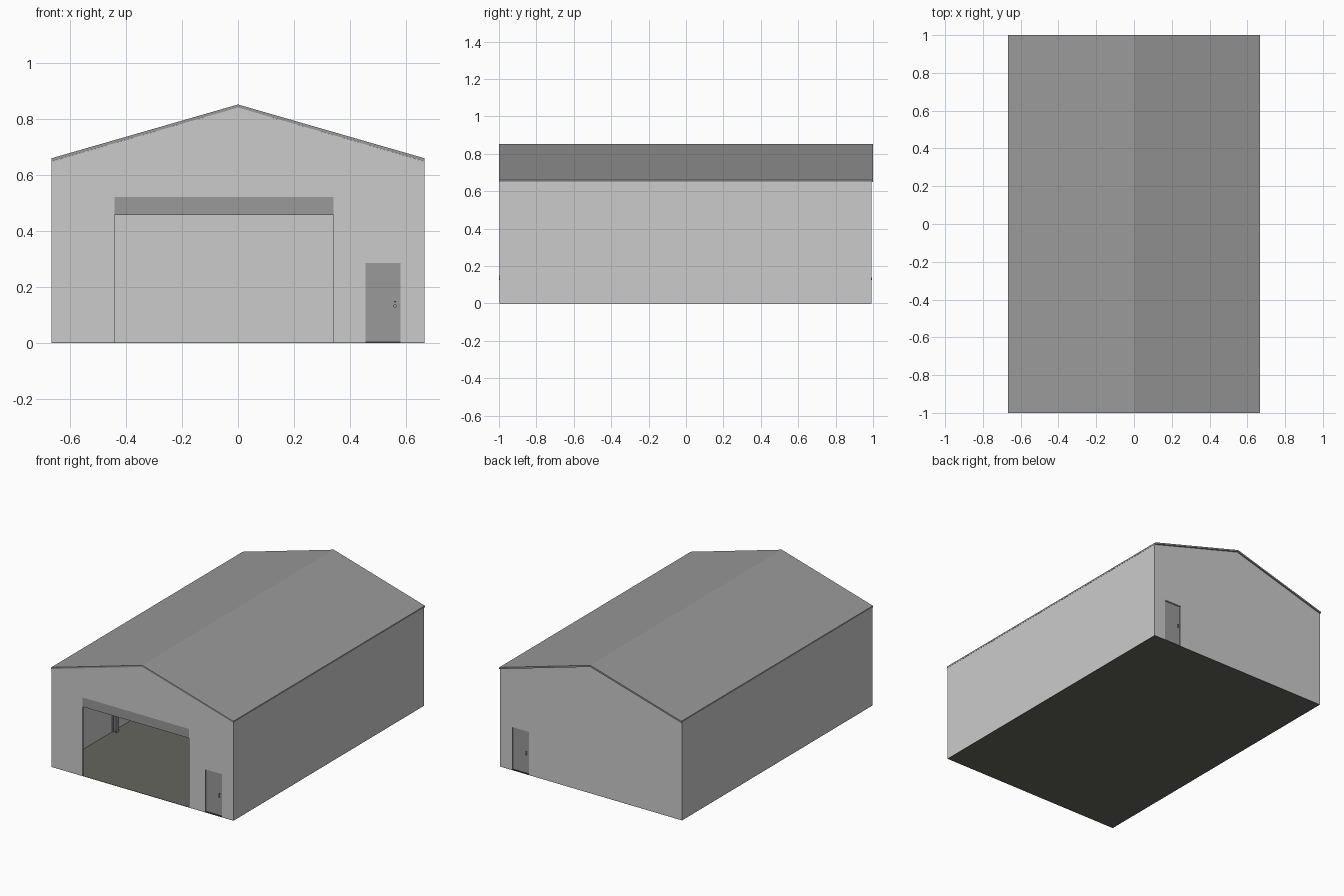
import bpy, bmesh, math
from mathutils import Vector

if "Cube" in bpy.data.objects:
    bpy.data.objects.remove(bpy.data.objects["Cube"])

def mat(name, c):
    m = bpy.data.materials.new(name)
    m.diffuse_color = (*c, 1)
    m.use_nodes = True
    m.node_tree.nodes["Principled BSDF"].inputs["Base Color"].default_value = m.diffuse_color
    return m

WALL = mat("light_wall_grey", (0.60, 0.60, 0.60))
ROOF = mat("roof_grey", (0.32, 0.32, 0.32))
FLOOR = mat("concrete_floor", (0.13, 0.13, 0.11))
DARK = mat("dark_metal", (0.05, 0.05, 0.05))

W, EAVE, RIDGE, T, B = 0.665, 0.648, 0.84, 0.014, 0.002
SLOPE = (RIDGE - EAVE) / W

def prism(name, pts, y0, y1, m):
    """Extrude an x-z outline along y."""
    bm = bmesh.new()
    f = bm.faces.new([bm.verts.new((x, y0, z)) for x, z in pts])
    r = bmesh.ops.extrude_face_region(bm, geom=[f])
    vs = [v for v in r["geom"] if isinstance(v, bmesh.types.BMVert)]
    bmesh.ops.translate(bm, verts=vs, vec=(0, y1 - y0, 0))
    bmesh.ops.recalc_face_normals(bm, faces=bm.faces)
    me = bpy.data.meshes.new(name)
    bm.to_mesh(me)
    bm.free()
    me.materials.append(m)
    ob = bpy.data.objects.new(name, me)
    bpy.context.collection.objects.link(ob)
    return ob

def box(name, x0, x1, y0, y1, z0, z1, m):
    return prism(name, [(x0, z0), (x1, z0), (x1, z1), (x0, z1)], y0, y1, m)

def cyl(name, x, y, z, r, depth, m):
    bpy.ops.mesh.primitive_cylinder_add(vertices=16, radius=r, depth=depth,
        location=(x, y, z), rotation=(math.pi / 2, 0, 0))
    ob = bpy.context.object
    ob.name = name
    ob.data.materials.append(m)
    bpy.ops.object.shade_smooth_by_angle()

def gable(openings):
    """Gable outline with notches (x0, x1, top) cut up from the ground."""
    pts = [(-W, B)]
    for x0, x1, top in openings:
        pts += [(x0, B), (x0, top), (x1, top), (x1, B)]
    return pts + [(W, B), (W, EAVE), (0, RIDGE), (-W, EAVE)]

# Shell
DOOR = (0.455, 0.58, 0.285)
FY, BY = -0.997, 0.991
prism("front_wall", gable([(-0.44, 0.34, 0.52), DOOR]), FY, FY + T, WALL)
prism("back_wall", gable([DOOR]), BY - T, BY, WALL)
for s, n in ((-1, "left"), (1, "right")):
    a, b = sorted((s * W, s * (W - T)))
    za, zb = (EAVE + SLOPE * (W - abs(v)) for v in (a, b))
    prism(n + "_wall", [(a, B), (b, B), (b, zb), (a, za)], FY + T, BY - T, WALL)
box("floor", -W, W, FY, BY, 0, B, FLOOR)

# Roof sheet
E = W + 0.001
prism("roof", [(-E, EAVE), (0, RIDGE), (E, EAVE), (E, EAVE + 0.011),
               (0, RIDGE + 0.011), (-E, EAVE + 0.011)], -1, 1, ROOF)

# Raised shutter in the main opening
box("roller_shutter", -0.44, 0.34, FY + 0.003, FY + 0.01, 0.457, 0.52, ROOF)

# Side doors, front and back
x0, x1, top = DOOR
for n, y, s, hx, d in (("front", FY, 1, 0.56, -1), ("back", BY, -1, 0.475, 1)):
    def span(a, b):
        return sorted((y + s * a, y + s * b))
    f = 0.004
    box(n + "_door", x0 + f, x1 - f, *span(0.006, 0.012), 0.006, top - f, ROOF)
    box(n + "_door_threshold", x0, x1, *span(0.002, 0.014), B, 0.006, DARK)
    prism(n + "_door_frame", [(x0, 0.006), (x0, top), (x1, top), (x1, 0.006),
          (x1 - f, 0.006), (x1 - f, top - f), (x0 + f, top - f), (x0 + f, 0.006)],
          *span(0.002, 0.014), ROOF)
    # handle and lock
    cyl(n + "_door_knob_stem", hx, y + s * 0.002, 0.132, 0.003, 0.01, DARK)
    cyl(n + "_door_knob", hx, y - s * 0.002, 0.132, 0.006, 0.004, ROOF)
    cyl(n + "_door_lock", hx, y + s * 0.003, 0.147, 0.003, 0.01, DARK)

# Inner steel frames: H-shaped columns and rafters
h, w, t = 0.03, 0.03, 0.005
for i, y in enumerate((-0.37, 0.37)):
    for s in (-1, 1):
        xi = W - T
        def sx(a, b):
            return sorted((s * a, s * b))
        top = EAVE
        for k, (a, b, hw) in enumerate(((xi, xi - t, w / 2), (xi - t, xi - h + t, t / 2),
                                        (xi - h + t, xi - h, w / 2))):
            box(f"column_{i}_{k}", *sx(a, b), y - hw, y + hw, B, top, ROOF)
        prism(f"rafter_{i}", [(s * xi, EAVE + SLOPE * T - 0.03), (s * xi, EAVE + SLOPE * T),
              (0, RIDGE), (0, RIDGE - 0.03)], y - w / 2, y + w / 2, ROOF)
